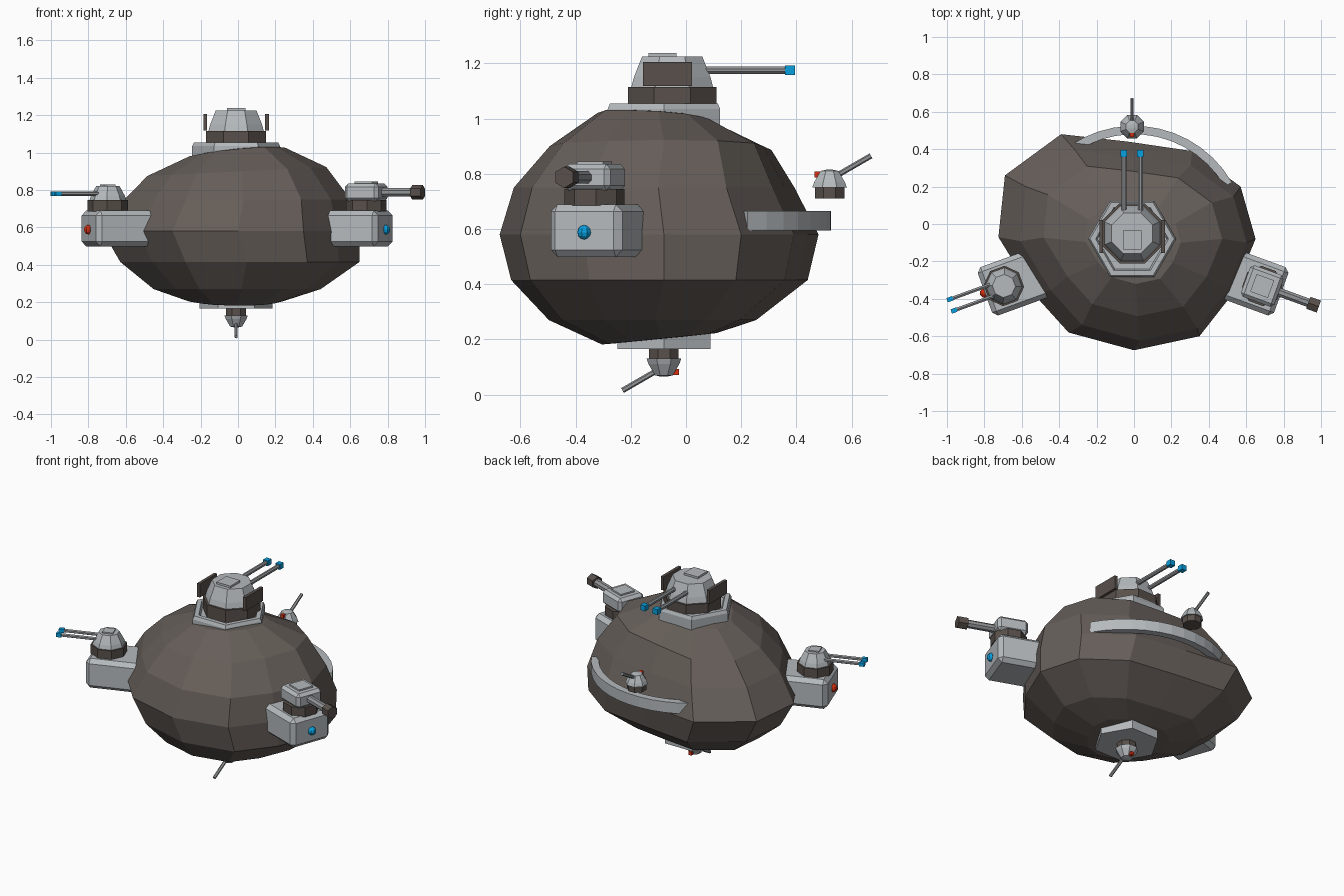
import bpy, bmesh
from math import pi, cos, sin, radians
from mathutils import Matrix, Vector

cube = bpy.data.objects.get("Cube")
if cube:
    bpy.data.objects.remove(cube)


def material(name, r, g, b):
    m = bpy.data.materials.new(name)
    m.use_nodes = True
    m.diffuse_color = (r, g, b, 1)
    m.node_tree.nodes["Principled BSDF"].inputs["Base Color"].default_value = (r, g, b, 1)
    return m


ROCK = material("brown rock", .132, .112, .1)
DARK = material("dark brown metal", .098, .08, .069)
PLATE = material("light grey metal", .46, .49, .51)
STEEL = material("barrel grey", .29, .3, .31)
BLUE = material("blue", .002, .35, .74)
RED = material("red", .7, .03, .005)
HOME = Matrix.Identity(4)


def finish(name, bm, mat, frame=HOME):
    bmesh.ops.recalc_face_normals(bm, faces=bm.faces)
    mesh = bpy.data.meshes.new(name)
    bm.to_mesh(mesh)
    bm.free()
    mesh.materials.append(mat)
    ob = bpy.data.objects.new(name, mesh)
    ob.matrix_world = frame
    bpy.context.collection.objects.link(ob)
    return ob


def loft(name, mat, rings, frame=HOME):
    """Skin closed rings of points and cap both ends."""
    bm = bmesh.new()
    loops = [[bm.verts.new(p) for p in ring] for ring in rings]
    for a, b in zip(loops, loops[1:]):
        n = len(a)
        for i in range(n):
            bm.faces.new((a[i], a[(i + 1) % n], b[(i + 1) % n], b[i]))
    for end in (loops[0], loops[-1]):
        bm.faces.new(end)
    return finish(name, bm, mat, frame)


def prism(name, mat, sides, profile, frame=HOME, turn=0.5):
    """Stack of regular polygons along z, profile = (radius, z) pairs."""
    angles = [2 * pi * (i + turn) / sides for i in range(sides)]
    return loft(name, mat, [[(r * cos(a), r * sin(a), z) for a in angles]
                            for r, z in profile], frame)


def rod(name, mat, sides, radius, start, end, frame=HOME):
    start, end = Vector(start), Vector(end)
    aim = (end - start).to_track_quat('Z', 'Y').to_matrix().to_4x4()
    return prism(name, mat, sides, [(radius, 0), (radius, (end - start).length)],
                 frame @ Matrix.Translation(start) @ aim)


def box(name, mat, centre, size, frame=HOME, bevel=0):
    bm = bmesh.new()
    bmesh.ops.create_cube(bm, size=1, matrix=Matrix.Translation(centre)
                          @ Matrix.Diagonal((*size, 1)))
    ob = finish(name, bm, mat, frame)
    if bevel:
        mod = ob.modifiers.new("chamfer", 'BEVEL')
        mod.width, mod.segments = bevel, 1
    return ob


def ball(name, mat, centre, radius, frame=HOME):
    bm = bmesh.new()
    bmesh.ops.create_uvsphere(bm, u_segments=8, v_segments=6, radius=radius,
                              matrix=Matrix.Translation(centre))
    return finish(name, bm, mat, frame)


# Lumpy rock body: one outline, scaled, shifted and tilted for each level
outline = [(.65, 0), (.57, .28), (.31, .47), (-.03, .52), (-.39, .56), (-.69, .34),
           (-.725, .01), (-.54, -.29), (-.35, -.5), (0, -.595), (.35, -.52), (.53, -.29)]
levels = [  # height, scale, shift x, shift y, tilt x, tilt y
    (.2, .02, 0, 0, 0, 0), (.203, .36, 0, -.01, 0, .1), (.27, .65, .02, -.03, 0, 0),
    (.415, .93, .045, 0, 0, 0), (.58, 1, 0, 0, 0, 0), (.75, .88, .03, -.02, 0, 0),
    (.9, .695, .02, 0, .05, 0), (1.005, .37, .01, -.02, .09, -.07), (1.03, .02, 0, 0, 0, 0)]
loft("rock_body", ROCK, [[(x * s + dx, y * s + dy - .08, z + tx * x * s + ty * y * s)
                          for x, y in outline] for z, s, dx, dy, tx, ty in levels])

# Mounting plates above and below, the upper one with a raised rim
axis = Matrix.Translation((-.01, -.08, 0))
prism("top_plate", PLATE, 6, [(.235, .96), (.235, 1.035), (.225, 1.055),
                              (.195, 1.055), (.185, 1.035)], axis, 0)
prism("bottom_plate", PLATE, 6, [(.195, .165), (.195, .25)], axis, 0)

# Curved band around the back
band = []
for i in range(13):
    a = radians(30 + 94 * i / 12)
    band.append([(r * cos(a), r * sin(a) - .08, z)
                 for r, z in ((.56, .595), (.605, .595), (.605, .665), (.56, .665))])
loft("rear_band", PLATE, band)

# Main twin-gun turret, guns to the rear
top = Matrix.Translation((-.01, -.05, 0))
prism("main_turret_ring", DARK, 8, [(.174, 1.03), (.174, 1.115)], top)
prism("main_turret_dome", PLATE, 8, [(.16, 1.115), (.15, 1.15), (.118, 1.225)], top)
box("main_turret_hatch", PLATE, (0, -.035, 1.228), (.1, .1, .02), top)
for side in (-1, 1):
    box("main_turret_side_shield", DARK, (side * .165, -.017, 1.161), (.02, .178, .088), top)
    x = side * .044
    rod("main_gun_barrel", STEEL, 8, .014, (x, .08, 1.175), (x, .41, 1.175), top)
    box("main_gun_tip", BLUE, (x, .427, 1.175), (.034, .036, .034), top)


# Small sensor turrets: one hovering behind, one hanging underneath
def sensor_turret(name, frame):
    prism(name + "_base", DARK, 8, [(.058, 0), (.058, .045)], frame)
    prism(name + "_dome", PLATE, 8, [(.068, .04), (.06, .06), (.035, .1), (.012, .105)], frame)
    rod(name + "_antenna", STEEL, 6, .01, (0, .02, .08), (0, .15, .155), frame)
    box(name + "_light", RED, (0, -.044, .088), (.022, .022, .022), frame)


sensor_turret("rear_sensor", Matrix.Translation((-.01, .52, .71)))
sensor_turret("lower_sensor", Matrix.Translation((-.01, -.08, .17)) @ Matrix.Rotation(pi, 4, 'X'))


# Side pods, local +x points outward
def pod(name, angle, light):
    frame = Matrix.Translation((-.005, -.08, 0)) @ Matrix.Rotation(radians(angle), 4, 'Z')
    box(name + "_pod", PLATE, (.673, 0, .594), (.34, .275, .19), frame, .025)
    ball(name + "_pod_light", light, (.845, 0, .588), .026, frame)
    mount = frame @ Matrix.Translation((.735, 0, 0))
    prism(name + "_turret_ring", DARK, 8, [(.108, .685), (.108, .745)], mount)
    return mount


# Right pod: twin light guns
mount = pod("right", 200, RED)
prism("right_turret_dome", PLATE, 8, [(.1, .74), (.09, .77), (.062, .822)], mount)
box("right_turret_hatch", PLATE, (0, 0, .823), (.065, .065, .014), mount)
for y in (-.032, .032):
    rod("right_gun_barrel", STEEL, 6, .011, (.06, y, .78), (.28, y, .78), mount)
    box("right_gun_tip", BLUE, (.295, y, .78), (.032, .024, .024), mount)

# Left pod: heavy cannon
mount = pod("left", -20, BLUE)
box("left_turret_block", PLATE, (0, 0, .787), (.19, .18, .095), mount, .018)
box("left_turret_hatch", PLATE, (0, 0, .836), (.1, .1, .016), mount)
rod("left_cannon_barrel", STEEL, 8, .025, (.08, 0, .787), (.27, 0, .787), mount)
rod("left_cannon_muzzle", DARK, 6, .039, (.262, 0, .787), (.322, 0, .787), mount)
